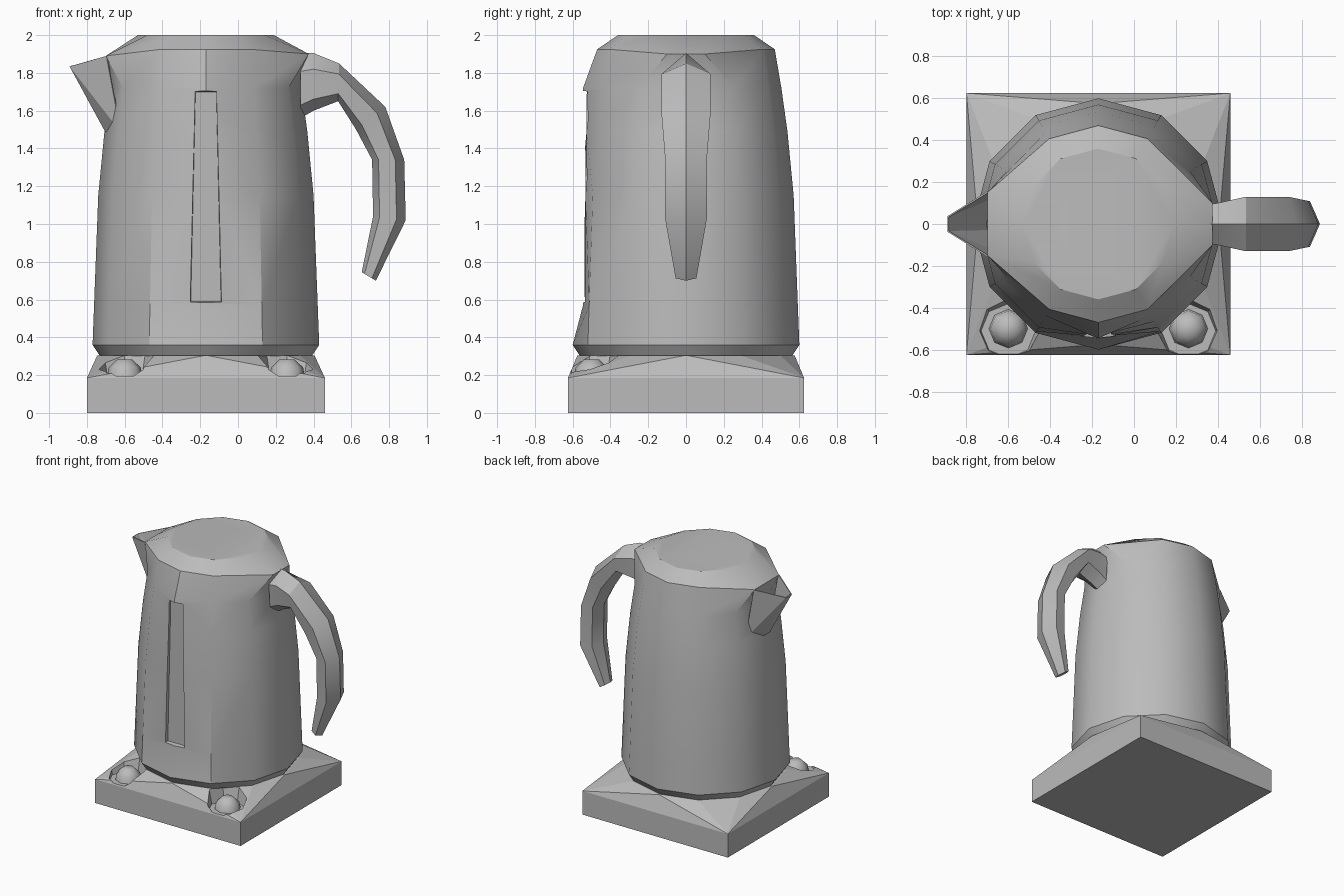
import bpy, bmesh
from math import sin, cos, radians
from mathutils import Vector

if "Cube" in bpy.data.objects:
    bpy.data.objects.remove(bpy.data.objects["Cube"])

CX = -0.17  # axis of the jug
SIDES = 12

grey = bpy.data.materials.new("plain_grey")
grey.use_nodes = True
COLOUR = (0.5, 0.5, 0.5, 1)
grey.diffuse_color = COLOUR
grey.node_tree.nodes["Principled BSDF"].inputs["Base Color"].default_value = COLOUR


def finish(name, bm, fix=True):
    if fix:
        bmesh.ops.recalc_face_normals(bm, faces=bm.faces[:])
    mesh = bpy.data.meshes.new(name)
    bm.to_mesh(mesh)
    bm.free()
    mesh.materials.append(grey)
    obj = bpy.data.objects.new(name, mesh)
    bpy.context.collection.objects.link(obj)
    return obj


def select(obj):
    bpy.ops.object.select_all(action='DESELECT')
    obj.select_set(True)
    bpy.context.view_layer.objects.active = obj


def smooth(obj, degrees):
    select(obj)
    bpy.ops.object.shade_smooth_by_angle(angle=radians(degrees))


def cut(obj, cutter):
    cutter.hide_render = True
    mod = obj.modifiers.new("cut", 'BOOLEAN')
    mod.operation = 'DIFFERENCE'
    mod.solver = 'EXACT'
    mod.object = cutter
    select(obj)
    bpy.ops.object.modifier_apply(modifier=mod.name)
    bpy.data.objects.remove(cutter)


def loft(name, rings):
    bm = bmesh.new()
    loops = [[bm.verts.new(p) for p in ring] for ring in rings]
    for a, b in zip(loops, loops[1:]):
        for i in range(len(a)):
            j = (i + 1) % len(a)
            bm.faces.new((a[i], a[j], b[j], b[i]))
    bm.faces.new(loops[0][::-1])
    bm.faces.new(loops[-1])
    return finish(name, bm)


def ring(r, z):
    return [Vector((CX + r * cos(radians(30 * i)), r * sin(radians(30 * i)), z))
            for i in range(SIDES)]


def hull(name, points):
    bm = bmesh.new()
    for p in points:
        bm.verts.new(p)
    bmesh.ops.convex_hull(bm, input=bm.verts[:])
    bmesh.ops.dissolve_limit(bm, angle_limit=0.01, verts=bm.verts[:], edges=bm.edges[:])
    return finish(name, bm)


# Power base: square plinth sloping up to the jug seat
base = hull("power_base",
            [(x, y, z) for x in (-0.80, 0.46) for y in (-0.625, 0.625) for z in (0, 0.185)]
            + ring(0.575, 0.305))

# Corner pockets in the base with a domed button in each
for side, x in (("right", -0.60), ("left", 0.26)):
    bm = bmesh.new()
    bmesh.ops.create_cone(bm, cap_ends=True, segments=8, radius1=0.13, radius2=0.17, depth=0.2)
    bmesh.ops.translate(bm, vec=(x, -0.51, 0.295), verts=bm.verts)
    cut(base, finish("pocket_cutter", bm))
    dome = [[(x + r * cos(radians(45 * i)), -0.5 + r * sin(radians(45 * i)), z)
             for i in range(8)] for r, z in ((0.095, 0.18), (0.085, 0.24), (0.04, 0.283))]
    smooth(loft(side + "_button", dome), 60)

# Jug body: lofted rings, flattened at the front where the gauge sits
body_rings = [ring(r, z) for r, z in ((0.56, 0.30), (0.60, 0.36), (0.592, 0.57), (0.57, 1.15),
                                      (0.537, 1.49), (0.505, 1.72), (0.47, 1.925), (0.36, 2.0))]
for level in body_rings[2:6]:
    level[9].y = -0.545
# Rim pulled out towards the spout and the handle
rim = body_rings[6]
for i, y in ((5, 0.15), (6, 0), (7, -0.15)):
    rim[i] = Vector((-0.70, y, 1.89))
for i, y in ((11, -0.1), (0, 0), (1, 0.1)):
    rim[i] = Vector((0.375, y, 1.90))
body = loft("jug_body", body_rings)

# Recessed water gauge, tapering towards the top
def gauge(w, z, y):
    return [(CX - w, y, z), (CX + w, y, z)]


cut(body, hull("gauge_cutter",
               gauge(0.095, 0.57, -0.65) + gauge(0.07, 1.72, -0.65)
               + gauge(0.08, 0.59, -0.51) + gauge(0.055, 1.70, -0.51)))
smooth(body, 33)

# Open spout trough
bm = bmesh.new()
pairs = {}
for s in (1, -1):
    pairs[s] = [bm.verts.new(p) for p in ((-0.888, 0.035 * s, 1.835), (-0.70, 0.03 * s, 1.49),
                                          (-0.62, 0.15 * s, 1.49), (-0.695, 0.155 * s, 1.89))]
    tip, low, side, top = pairs[s]
    bm.faces.new((tip, low, side))
    bm.faces.new((tip, side, top))
bm.faces.new((pairs[1][0], pairs[1][1], pairs[-1][1], pairs[-1][0]))
spout = finish("spout", bm)
wall = spout.modifiers.new("wall", 'SOLIDIFY')
wall.thickness = 0.008
wall.offset = 0

# Handle: six-sided section swept along outer and inner edges
stations = [((0.33, 1.905), (0.33, 1.56), 0.09), ((0.40, 1.905), (0.40, 1.60), 0.10),
            ((0.535, 1.85), (0.53, 1.65), 0.13), ((0.78, 1.62), (0.625, 1.50), 0.13),
            ((0.88, 1.34), (0.71, 1.34), 0.11), ((0.888, 1.02), (0.715, 1.04), 0.11),
            ((0.73, 0.70), (0.655, 0.745), 0.055)]


def section(outer, inner, w):
    o, n = Vector((outer[0], 0, outer[1])), Vector((inner[0], 0, inner[1]))
    shape = ((0, 0), (0.28, 1), (0.8, 0.85), (1, 0), (0.8, -0.85), (0.28, -1))
    return [o.lerp(n, t) + Vector((0, w * k, 0)) for t, k in shape]


smooth(loft("handle", [section(*s) for s in stations]), 28)
